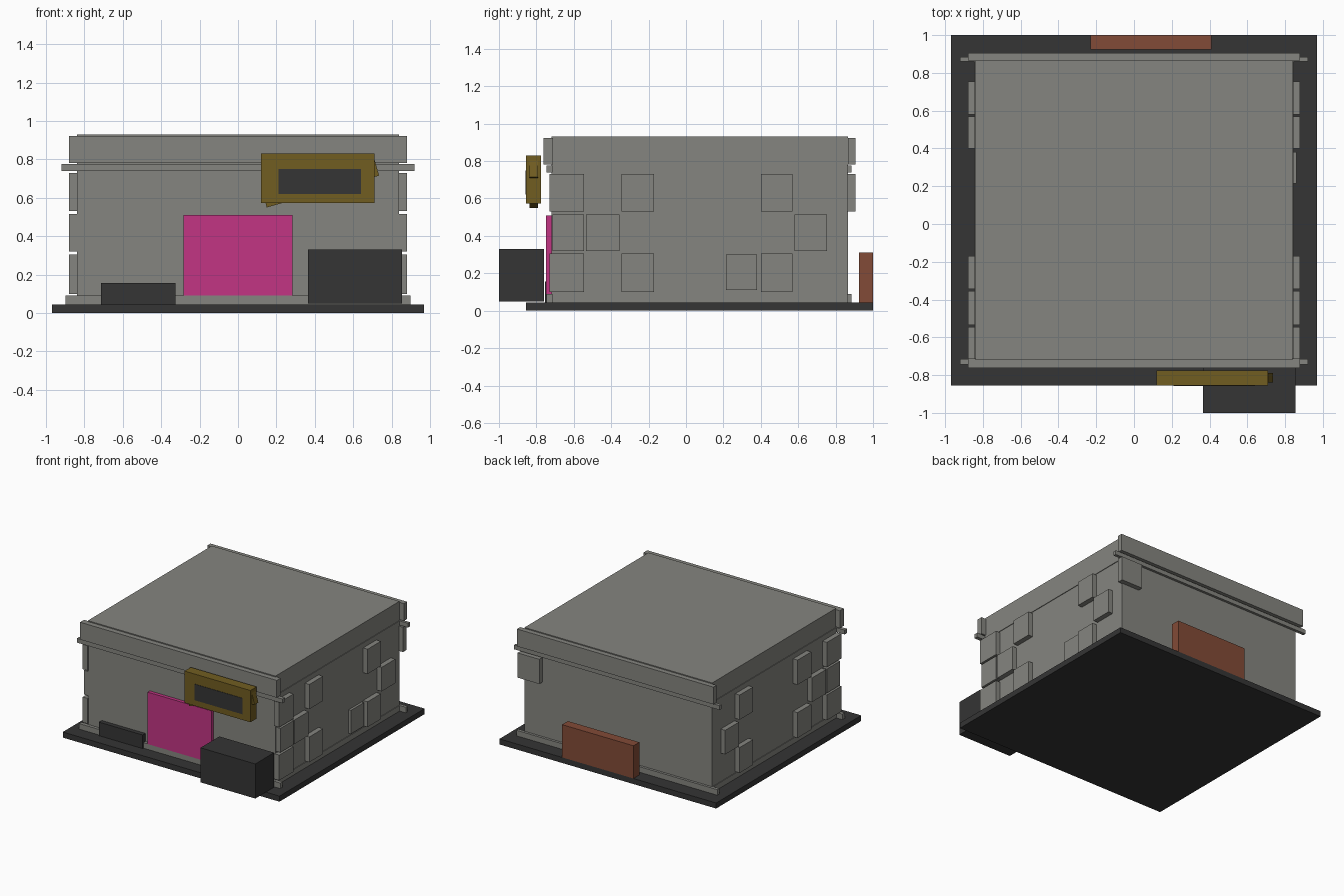
import bpy
import math
from mathutils import Matrix

cube = bpy.data.objects.get("Cube")
if cube:
    bpy.data.objects.remove(cube, do_unlink=True)


def material(name, rgb):
    m = bpy.data.materials.new(name)
    m.use_nodes = True
    colour = (*rgb, 1)
    m.diffuse_color = colour
    m.node_tree.nodes["Principled BSDF"].inputs["Base Color"].default_value = colour
    return m


STONE = material("stone grey", (0.235, 0.235, 0.215))
DARK = material("dark grey", (0.035, 0.035, 0.035))
PINK = material("door pink", (0.54, 0.036, 0.23))
OLIVE = material("sign olive", (0.165, 0.11, 0.015))
RUST = material("rust brown", (0.225, 0.07, 0.038))


def box(name, x, y, z, mat):
    """Box from (low, high) ranges on each axis."""
    bpy.ops.mesh.primitive_cube_add(size=1)
    ob = bpy.context.object
    ob.name = name
    ranges = (x, y, z)
    size = [hi - lo for lo, hi in ranges]
    centre = [(hi + lo) / 2 for lo, hi in ranges]
    ob.data.transform(Matrix.Translation(centre) @ Matrix.Diagonal((*size, 1)))
    ob.data.materials.append(mat)
    return ob


# Ground slab and main block
box("ground_slab", (-0.97, 0.97), (-0.855, 1), (0, 0.045), DARK)
box("building_body", (-0.84, 0.84), (-0.72, 0.865), (0.045, 0.93), STONE)

# Horizontal trims: front and back rails, joined by thin side bands
for name, reach, z in (("plinth", 0.9, (0.045, 0.09)), ("cornice", 0.92, (0.74, 0.775))):
    box(name + "_band", (-0.845, 0.845), (-0.72, 0.865), z, STONE)
    box(name + "_front", (-reach, reach), (-0.745, -0.715), z, STONE)
    box(name + "_back", (-reach, reach), (0.86, 0.885), z, STONE)

# Parapet fascias
box("parapet_front", (-0.88, 0.88), (-0.762, -0.712), (0.782, 0.922), STONE)
box("parapet_back", (-0.88, 0.88), (0.865, 0.905), (0.782, 0.922), STONE)

# Raised stone blocks in three courses on both side walls
COURSES = (
    ((0.53, 0.73), ((-0.73, -0.545), (-0.345, -0.17), (0.4, 0.57))),
    ((0.32, 0.515), ((-0.715, -0.545), (-0.535, -0.355), (0.58, 0.755))),
    ((0.1, 0.305), ((-0.73, -0.545), (-0.345, -0.17), (0.4, 0.57))),
)
for side, label in ((1, "left"), (-1, "right")):
    for z, spans in COURSES:
        for y in spans:
            x = sorted((side * 0.835, side * 0.88))
            box("wall_block_" + label, x, y, z, STONE)
box("wall_block_low", (0.835, 0.86), (0.215, 0.38), (0.11, 0.3), STONE)
box("wall_block_back", (0.68, 0.875), (0.86, 0.905), (0.53, 0.73), STONE)

# Door, step box and crates
box("door", (-0.285, 0.285), (-0.748, -0.715), (0.09, 0.51), PINK)
box("low_box", (-0.715, -0.325), (-0.755, -0.715), (0.045, 0.155), DARK)
box("front_crate", (0.365, 0.855), (-1, -0.76), (0.05, 0.33), DARK)
box("back_crate", (-0.23, 0.41), (0.925, 1), (0.045, 0.31), RUST)

# Sign with a dark panel and a tilted board showing behind its edges
box("sign", (0.12, 0.71), (-0.855, -0.775), (0.573, 0.83), OLIVE)
box("sign_panel", (0.21, 0.64), (-0.858, -0.85), (0.62, 0.75), DARK)
board = box("tilted_board", (0, 0.608), (-0.838, -0.79), (0, 0.1), OLIVE)
board.data.transform(Matrix.Translation((0.15, 0, 0.55)) @ Matrix.Rotation(-math.radians(15.8), 4, "Y"))
